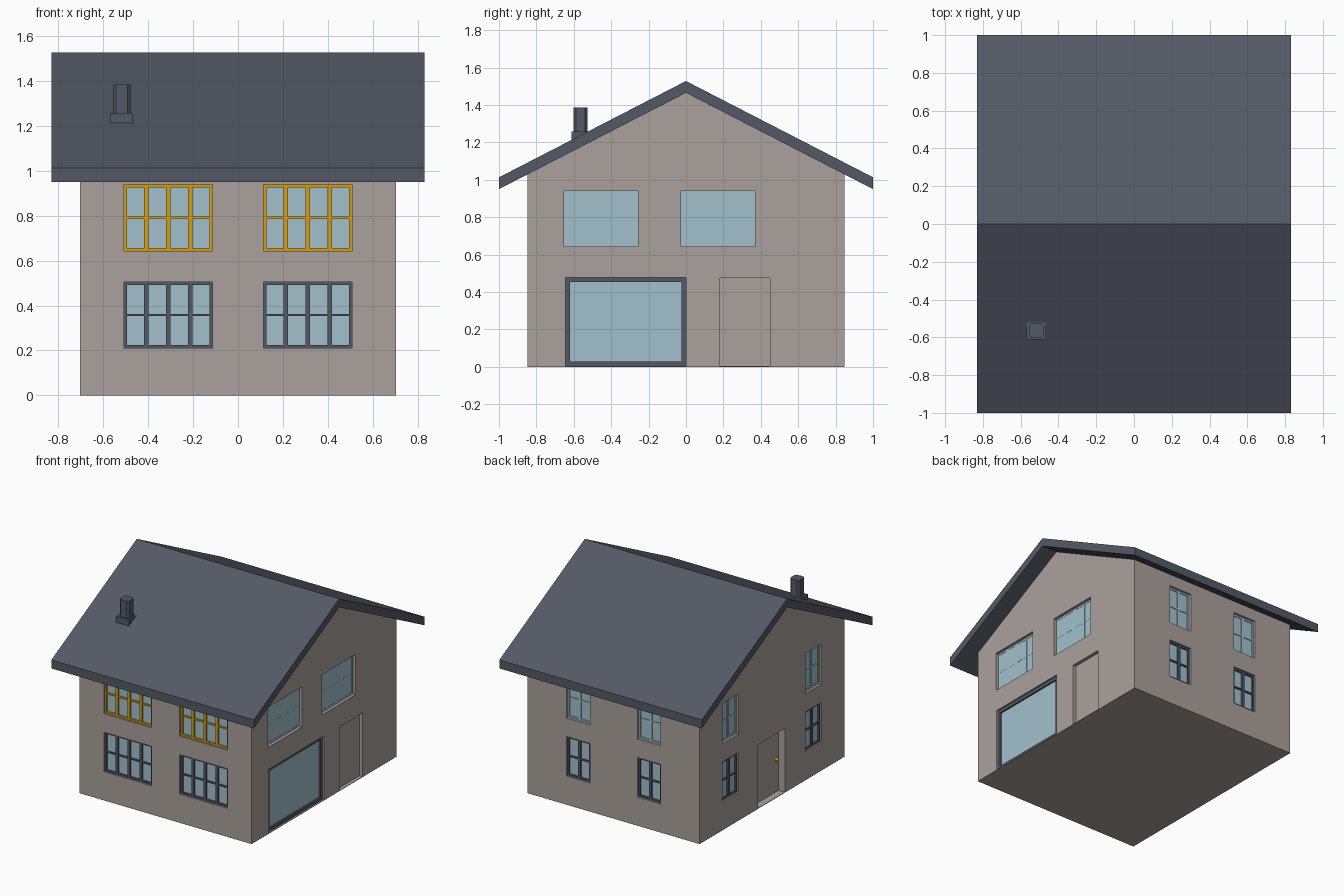
import bpy, bmesh
from mathutils import Vector

if "Cube" in bpy.data.objects:
    bpy.data.objects.remove(bpy.data.objects["Cube"])

def lin(c):
    c /= 255
    return c / 12.92 if c <= 0.04045 else ((c + 0.055) / 1.055) ** 2.4

def material(name, r, g, b):
    m = bpy.data.materials.new(name)
    m.diffuse_color = (lin(r), lin(g), lin(b), 1)
    m.use_nodes = True
    m.node_tree.nodes["Principled BSDF"].inputs["Base Color"].default_value = m.diffuse_color
    return m

WALL = material("warm grey wall", 170, 161, 156)
SLATE = material("dark slate", 84, 89, 101)
GLASS = material("pale blue glass", 162, 192, 204)
GOLD = material("golden yellow", 214, 157, 20)

HX, HY = 0.705, 0.847      # half size of the walls
RIDGE, SLOPE = 1.465, 0.515

def finish(name, bm, mat):
    bmesh.ops.recalc_face_normals(bm, faces=bm.faces)
    me = bpy.data.meshes.new(name)
    bm.to_mesh(me)
    bm.free()
    me.materials.append(mat)
    ob = bpy.data.objects.new(name, me)
    bpy.context.collection.objects.link(ob)
    return ob

def add_box(bm, a, b):
    r = bmesh.ops.create_cube(bm, size=1)
    for v in r["verts"]:
        v.co = Vector([(a[i] + b[i]) / 2 + v.co[i] * (b[i] - a[i]) for i in range(3)])
    return r["verts"]

def prism(name, profile, hx, mat):
    """Extrude a (y, z) profile along x."""
    bm = bmesh.new()
    f = bm.faces.new([bm.verts.new((-hx, y, z)) for y, z in profile])
    r = bmesh.ops.extrude_face_region(bm, geom=[f])
    for v in r["geom"]:
        if isinstance(v, bmesh.types.BMVert):
            v.co.x = hx
    return finish(name, bm, mat)

def side_box(bm, side, u0, u1, z0, z1, d0, d1):
    """Box on a wall: u runs along the wall, d is depth inward from its face."""
    sign = -1 if side in ("front", "left") else 1
    if side in ("front", "back"):
        p, q = sorted((sign * (HY - d0), sign * (HY - d1)))
        add_box(bm, (u0, p, z0), (u1, q, z1))
    else:
        p, q = sorted((sign * (HX - d0), sign * (HX - d1)))
        add_box(bm, (p, u0, z0), (q, u1, z1))

cutters = bmesh.new()

def opening(side, u0, u1, z0, z1, depth):
    side_box(cutters, side, u0, u1, z0, z1, -0.05, depth)

def window(side, uc, width, z0, z1, panes, frame_mat, name, proud=0.012, border=0.013):
    """Recessed glass with a border, upright bars and one cross bar."""
    u0, u1, depth = uc - width / 2, uc + width / 2, 0.03
    opening(side, u0, u1, z0, z1, depth)
    bm = bmesh.new()
    side_box(bm, side, u0, u1, z0, z1, depth - 0.006, depth + 0.002)
    finish(name + "_glass", bm, GLASS)
    bm = bmesh.new()
    d0, d1 = depth - 0.006 - proud, depth + 0.001
    for a, b in ((u0, u0 + border), (u1 - border, u1)):
        side_box(bm, side, a, b, z0, z1, d0, d1)
    for a, b in ((z0, z0 + border), (z1 - border, z1)):
        side_box(bm, side, u0 + border, u1 - border, a, b, d0, d1)
    if panes:
        for i in range(1, panes):
            u = u0 + width * i / panes
            side_box(bm, side, u - 0.01, u + 0.01, z0 + border, z1 - border, d0, d1)
        zm = (z0 + z1) / 2
        side_box(bm, side, u0 + border, u1 - border, zm - 0.005, zm + 0.005, d0 + 0.001, d1)
    finish(name + "_frame", bm, frame_mat)

LOW, HIGH = (0.212, 0.505), (0.643, 0.94)

# Front: four wide windows, the upper pair with golden frames
for k, s in (("left", -1), ("right", 1)):
    window("front", s * 0.311, 0.393, *LOW, 4, SLATE, f"front_lower_{k}_window")
    window("front", s * 0.311, 0.393, *HIGH, 4, GOLD, f"front_upper_{k}_window")

# Right side: two wide upper windows and a large glazed opening
for k, c in (("front", -0.455), ("back", 0.172)):
    window("right", c, 0.396, *HIGH, 4, GLASS, f"right_upper_{k}_window", proud=0.002)
window("right", -0.322, 0.644, 0.004, 0.478, 0, SLATE, "large_glass_door", border=0.024)

# Back and left: narrow two-pane windows
for side, c in (("back", 0.291), ("left", 0.487)):
    for k, s in (("a", -1), ("b", 1)):
        window(side, s * c, 0.19, *LOW, 2, SLATE, f"{side}_lower_{k}_window")
        window(side, s * c, 0.19, *HIGH, 2, GLASS, f"{side}_upper_{k}_window", proud=0.006)

# Plain doors set into the walls
for side, u0, u1, depth in (("right", 0.182, 0.45, 0.03), ("left", -0.15, 0.166, 0.057)):
    opening(side, u0, u1, 0.004, 0.476, depth)
    bm = bmesh.new()
    side_box(bm, side, u0, u1, 0.004, 0.476, depth - 0.005, depth + 0.002)
    finish(side + "_door", bm, WALL)

# Door knob
bm = bmesh.new()
bmesh.ops.create_uvsphere(bm, u_segments=12, v_segments=8, radius=0.014)
bmesh.ops.translate(bm, verts=bm.verts, vec=(-HX + 0.042, -0.115, 0.25))
knob = finish("door_knob", bm, GOLD)
for p in knob.data.polygons:
    p.use_smooth = True

# Walls: gabled block with the recesses cut out
eave = RIDGE - SLOPE * HY
walls = prism("walls", [(-HY, 0), (HY, 0), (HY, eave), (0, RIDGE), (-HY, eave)], HX, WALL)
cutter = finish("opening_cutter", cutters, WALL)
cutter.hide_render = True
mod = walls.modifiers.new("openings", "BOOLEAN")
mod.operation, mod.solver, mod.object = "DIFFERENCE", "EXACT", cutter
bpy.context.view_layer.update()
cut = bpy.data.meshes.new_from_object(walls.evaluated_get(bpy.context.evaluated_depsgraph_get()))
walls.modifiers.clear()
walls.data = cut
bpy.data.objects.remove(cutter)

# Roof slab
e = RIDGE - SLOPE
t = 0.063
prism("roof", [(-1, e), (0, RIDGE), (1, e), (1, e + t), (0, RIDGE + t), (-1, e + t)], 0.83, SLATE)

# Chimney: square foot and a post with chamfered corners
bm = bmesh.new()
add_box(bm, (-0.57, -0.612, 1.212), (-0.467, -0.522, 1.259))
finish("chimney_base", bm, SLATE)
bm = bmesh.new()
add_box(bm, (-0.556, -0.602, 1.22), (-0.479, -0.527, 1.386))
upright = [ed for ed in bm.edges if abs(ed.verts[0].co.z - ed.verts[1].co.z) > 0.1]
bmesh.ops.bevel(bm, geom=upright, offset=0.013, segments=1, affect="EDGES")
finish("chimney_post", bm, SLATE)
